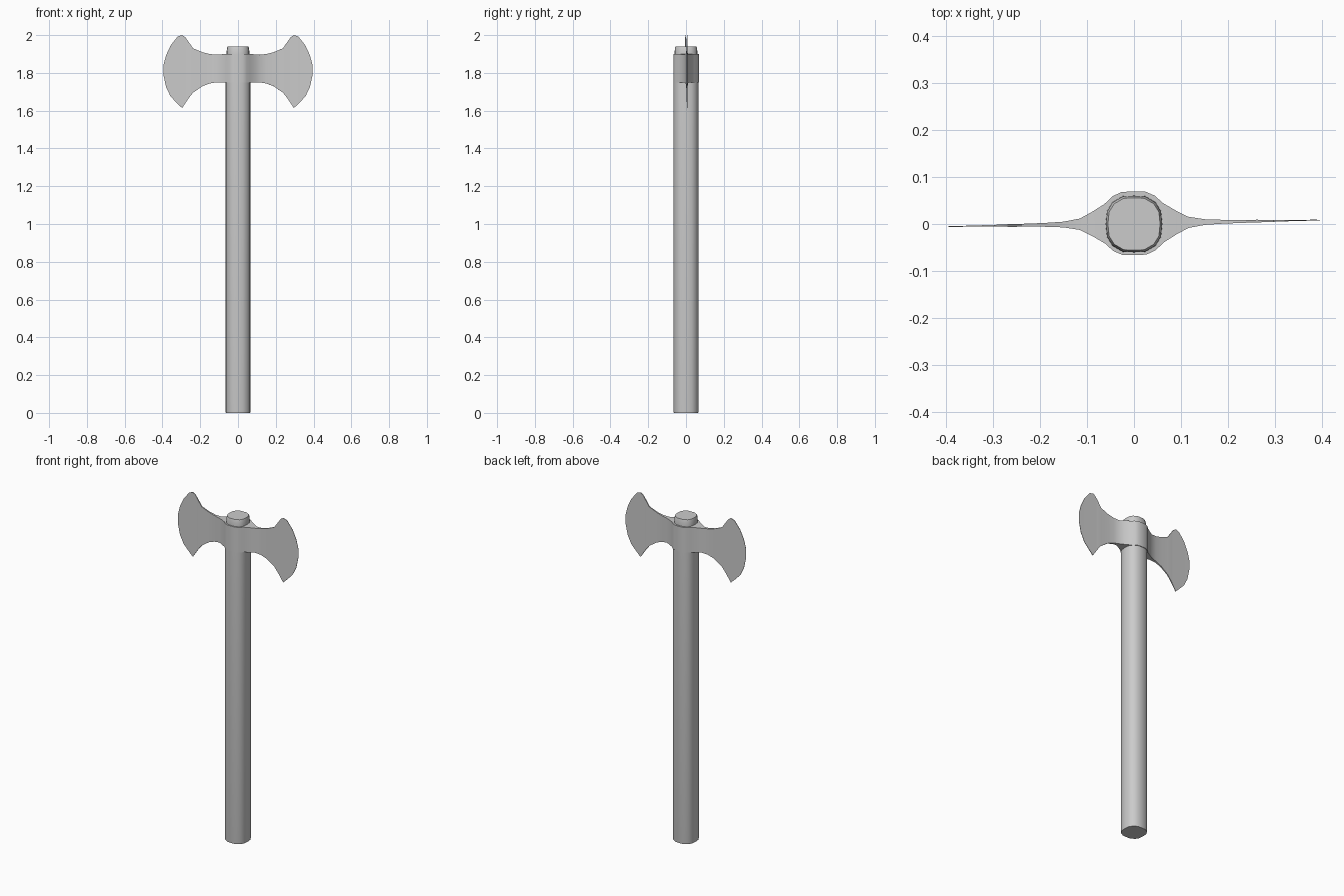
import bpy
import bmesh
import math

old = bpy.data.objects.get("Cube")
if old:
    bpy.data.objects.remove(old, do_unlink=True)

# Plain grey used on every part
grey = bpy.data.materials.new("plain_grey")
grey.use_nodes = True
colour = (0.6, 0.6, 0.6, 1)
grey.diffuse_color = colour
grey.node_tree.nodes["Principled BSDF"].inputs["Base Color"].default_value = colour


def loft(name, rings):
    """Skin a list of equal-length closed rings and cap both ends."""
    bm = bmesh.new()
    loops = [[bm.verts.new(p) for p in ring] for ring in rings]
    n = len(loops[0])
    for a, b in zip(loops, loops[1:]):
        for i in range(n):
            j = (i + 1) % n
            bm.faces.new((a[i], a[j], b[j], b[i]))
    bm.faces.new(loops[0])
    bm.faces.new(loops[-1])
    bmesh.ops.recalc_face_normals(bm, faces=bm.faces)
    mesh = bpy.data.meshes.new(name)
    bm.to_mesh(mesh)
    bm.free()
    mesh.materials.append(grey)
    obj = bpy.data.objects.new(name, mesh)
    bpy.context.collection.objects.link(obj)
    bpy.ops.object.select_all(action="DESELECT")
    obj.select_set(True)
    bpy.context.view_layer.objects.active = obj
    bpy.ops.object.shade_smooth_by_angle(angle=math.radians(30))
    return obj


# Handle: rounded-square section, stepping in to a chamfered end
quarter = [(0.066, 0.0), (0.063, 0.03), (0.05, 0.051), (0.026, 0.065)]
corner = quarter + [(0.0, 0.066)]
half = corner + [(-x, y) for x, y in corner[-2::-1]]
section = half + [(x, -y) for x, y in half[-2:0:-1]]
steps = [(0, 0.98), (0.008, 1), (1.898, 1), (1.9, 0.91), (1.925, 0.9), (1.94, 0.84)]
loft("handle", [[(x * s, y * s, z) for x, y in section] for z, s in steps])

# Double axe head: x, bottom, top and half thickness of each station
stations = [
    (0.0, 1.75, 1.9, 0.0675), (0.025, 1.75, 1.9, 0.067), (0.045, 1.75, 1.9, 0.058),
    (0.062, 1.75, 1.9, 0.042), (0.09, 1.75, 1.898, 0.025), (0.115, 1.75, 1.896, 0.012),
    (0.15, 1.744, 1.9, 0.006), (0.19, 1.729, 1.91, 0.004), (0.238, 1.695, 1.93, 0.003),
    (0.262, 1.665, 1.965, 0.003), (0.28, 1.638, 1.99, 0.002), (0.296, 1.614, 2.0, 0.002),
    (0.32, 1.637, 1.992, 0.0015), (0.357, 1.675, 1.945, 0.001),
    (0.381, 1.725, 1.893, 0.001), (0.395, 1.79, 1.84, 0.0005),
]
full = [(-x, b, t, h) for x, b, t, h in stations[:0:-1]] + stations
head = loft("axe_head", [[(x, -h, b), (x, h, b), (x, h, t), (x, -h, t)]
                         for x, b, t, h in full])
head.location.y = 0.0015
head.rotation_euler.z = math.radians(1.0)
